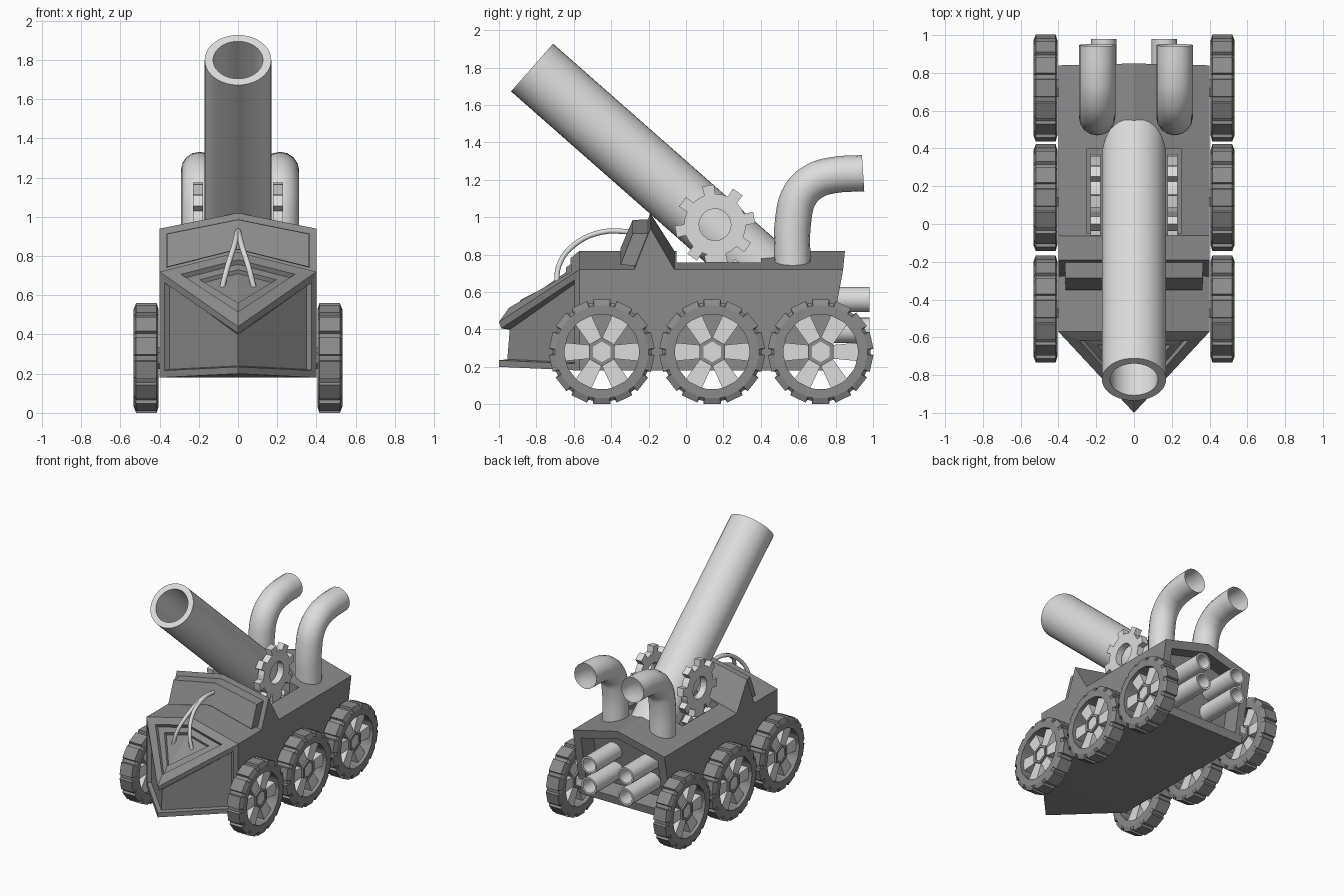
import bpy, bmesh, math
from mathutils import Vector

if "Cube" in bpy.data.objects:
    bpy.data.objects.remove(bpy.data.objects["Cube"])


def material(name, v):
    m = bpy.data.materials.new(name)
    m.diffuse_color = (v, v, v, 1)
    m.use_nodes = True
    m.node_tree.nodes["Principled BSDF"].inputs["Base Color"].default_value = m.diffuse_color
    return m


DARK = material("dark_grey_iron", 0.26)
LIGHT = material("light_grey_steel", 0.72)


def finish(name, bm, mat, smooth=False):
    bmesh.ops.recalc_face_normals(bm, faces=bm.faces[:])
    me = bpy.data.meshes.new(name)
    bm.to_mesh(me)
    bm.free()
    me.materials.append(mat)
    ob = bpy.data.objects.new(name, me)
    bpy.context.collection.objects.link(ob)
    if smooth:
        activate(ob)
        bpy.ops.object.shade_smooth_by_angle(angle=math.radians(35))
    return ob


def activate(ob):
    bpy.ops.object.select_all(action='DESELECT')
    ob.select_set(True)
    bpy.context.view_layer.objects.active = ob


def poly(verts, faces):
    bm = bmesh.new()
    vs = [bm.verts.new(v) for v in verts]
    fs = [bm.faces.new([vs[i] for i in f]) for f in faces]
    bmesh.ops.recalc_face_normals(bm, faces=bm.faces[:])
    return bm, fs


def inset(bm, faces, thick, depth=0.0):
    bm.normal_update()
    bmesh.ops.inset_region(bm, faces=faces, thickness=thick, depth=depth,
                           use_even_offset=True)


def loft(name, rings, mat, closed=False, smooth=False):
    """Skin rings of equal length; closed joins last to first, else capped."""
    bm = bmesh.new()
    rs = [[bm.verts.new(p) for p in r] for r in rings]
    n = len(rs[0])
    for a, b in zip(rs, rs[1:] + rs[:1] if closed else rs[1:]):
        for i in range(n):
            j = (i + 1) % n
            bm.faces.new((a[i], a[j], b[j], b[i]))
    if not closed:
        bm.faces.new(rs[0])
        bm.faces.new(rs[-1])
    return finish(name, bm, mat, smooth)


def tube(name, p0, p1, r, ri, mat, segs=32):
    p0, p1 = Vector(p0), Vector(p1)
    q = (p1 - p0).to_track_quat('Z', 'Y')

    def ring(c, rad):
        return [c + q @ Vector((rad * math.cos(2 * math.pi * i / segs),
                                rad * math.sin(2 * math.pi * i / segs), 0))
                for i in range(segs)]
    return loft(name, [ring(p0, r), ring(p1, r), ring(p1, ri), ring(p0, ri)],
                mat, closed=True, smooth=True)


def toothed(n, root, tip, half, slope, phase):
    """Polar outline (angle, radius) with n teeth."""
    out = []
    for k in range(n):
        for f, r in ((-half - slope, root), (-half, tip), (half, tip),
                     (half + slope, root), (0.5, root)):
            out.append((phase + 2 * math.pi * (k + f) / n, r))
    return out


def yz_ring(x, cy, cz, outline, radius=None):
    return [(x, cy + (radius or r) * math.cos(a), cz + (radius or r) * math.sin(a))
            for a, r in outline]


def pipe_curve(name, pts, r, mat):
    cu = bpy.data.curves.new(name, 'CURVE')
    cu.dimensions = '3D'
    cu.bevel_depth, cu.bevel_resolution, cu.resolution_u = r, 6, 5
    sp = cu.splines.new('BEZIER')
    sp.bezier_points.add(len(pts) - 1)
    for b, p in zip(sp.bezier_points, pts):
        b.co = p
        b.handle_left_type = b.handle_right_type = 'AUTO'
    cu.materials.append(mat)
    ob = bpy.data.objects.new(name, cu)
    bpy.context.collection.objects.link(ob)
    activate(ob)
    bpy.ops.object.convert(target='MESH')
    bpy.ops.object.shade_smooth_by_angle(angle=math.radians(50))


# Hull with pointed prow, ridge roof, recessed panels
bm, f = poly(
    [(-.4, -.57, .18), (-.4, -.57, .72), (0, -.57, .82), (.4, -.57, .72), (.4, -.57, .18),
     (0, -1, .2), (0, -1, .44),
     (-.4, .74, .18), (-.4, .84, .72), (0, .85, .82), (.4, .84, .72), (.4, .74, .18)],
    [(0, 1, 8, 7), (1, 2, 9, 8), (2, 3, 10, 9), (3, 4, 11, 10), (0, 7, 11, 4), (0, 4, 5),
     (1, 6, 2), (2, 6, 3), (0, 5, 6, 1), (4, 3, 6, 5), (7, 8, 9, 10, 11)])
inset(bm, f[8:10], .035)
inset(bm, f[8:10], .006, -.03)
inset(bm, f[6:8], .06)
inset(bm, f[6:8], .006, -.025)
inset(bm, f[6:8], .045)
inset(bm, f[6:8], .006, -.02)
inset(bm, f[10:], .065)
inset(bm, f[10:], .004, -.14)
hull = finish("hull", bm, DARK)

# Gear well cut through the roof
bpy.ops.mesh.primitive_cube_add(size=1, location=(0, .175, .66))
cutter = bpy.context.object
cutter.name = "gear_well_cutter"
cutter.scale = (.5, .45, .6)
cutter.hide_render = True
cutter.data.materials.append(DARK)
mod = hull.modifiers.new("gear_well", 'BOOLEAN')
mod.operation, mod.object, mod.solver = 'DIFFERENCE', cutter, 'EXACT'
activate(hull)
bpy.ops.object.modifier_apply(modifier=mod.name)
bpy.data.objects.remove(cutter)

# Raised shield in front of the barrel, with a proud front panel
vs = []
for x, low, top in ((-.4, .70, .94), (0, .80, 1.02), (.4, .70, .94)):
    vs += [(x, -.05, low), (x, -.19, top), (x, -.285, low)]
bm, f = poly(vs, [(1, 2, 5, 4), (4, 5, 8, 7), (0, 1, 4, 3), (3, 4, 7, 6),
                  (0, 3, 5, 2), (3, 6, 8, 5), (0, 2, 1), (6, 7, 8)])
inset(bm, f[:2], .035)
inset(bm, f[:2], .002)
for v in {v for face in f[:2] for v in face.verts}:
    v.co.y -= .08
finish("shield", bm, DARK)

# Barrel
tube("barrel", (0, .53, .609), (0, -.823, 1.80), .17, .127, LIGHT, 40)

# Cables from shield to prow
for s in (-1, 1):
    pipe_curve("cable", [(0, -.27, .92), (s * .004, -.45, .92), (s * .02, -.60, .85),
                         (s * .055, -.68, .74), (s * .085, -.69, .62)], .014, LIGHT)

# Elevation gears, upper and lower pairs
for s in (-1, 1):
    for name, cz, ph in (("upper_gear", .96, 10), ("lower_gear", .59, 7)):
        o = toothed(8, .165, .215, .19, .04, math.radians(ph))
        a, b = s * .178, s * .23
        loft(name, [yz_ring(a, .155, cz, o), yz_ring(b, .155, cz, o),
                    yz_ring(b, .155, cz, o, .085), yz_ring(a, .155, cz, o, .085)],
             LIGHT, closed=True)

# Bent smoke stacks
for x in (-.195, .215):
    pipe_curve("smoke_stack", [(x, .57, .70), (x, .575, 1.0), (x, .61, 1.12),
                               (x, .69, 1.195), (x, .79, 1.225), (x, .947, 1.235)],
               .097, LIGHT)

# Rear exhaust pipes
for s in (-1, 1):
    for z in (.56, .395):
        tube("exhaust_pipe", (s * .16, .6, z), (s * .16, .98, z), .068, .054, LIGHT, 20)

# Wheels
tread = toothed(14, .266, .283, .36, .04, -math.pi / 2)
hexa = [(math.radians(30 + 60 * k), 1) for k in range(6)]
for s in (-1, 1):
    for cy in (-.45, .14, .72):
        loft("tyre", [yz_ring(s * x, cy, .28, tread, r) for x, r in
                      ((.415, None), (.52, None), (.533, .25), (.533, .2),
                       (.405, .2), (.405, .25))], DARK, closed=True)
        loft("hub", [yz_ring(s * x, cy, .28, hexa, r) for x, r in
                     ((.42, .078), (.52, .078), (.52, .055), (.42, .055))],
             DARK, closed=True)
        loft("axle", [yz_ring(s * x, cy, .28, hexa, .056) for x in (.37, .512)], LIGHT)
        for k in range(6):
            a = k * math.pi / 3
            u = Vector((0, math.cos(a), math.sin(a)))
            w = Vector((0, -math.sin(a), math.cos(a)))
            c = Vector((0, cy, .28))
            rings = [[c + u * r + w * (q * h) + Vector((s * x, 0, 0))
                      for q, x in ((-1, .435), (1, .435), (1, .505), (-1, .505))]
                     for r, h in ((.06, .036), (.205, .05))]
            loft("spoke", rings, LIGHT)
